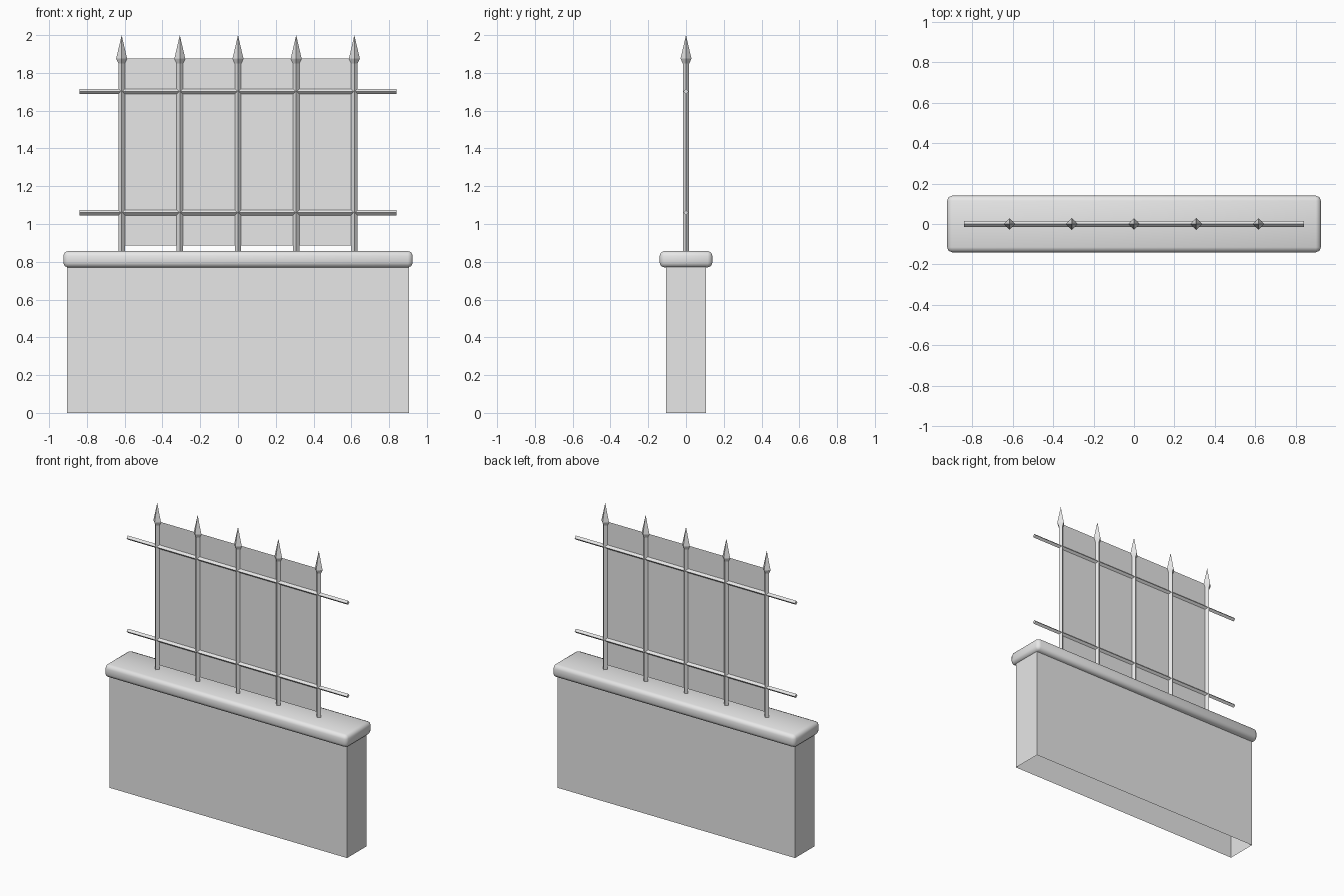
import bpy
import bmesh
import math
from mathutils import Vector

if "Cube" in bpy.data.objects:
    bpy.data.objects.remove(bpy.data.objects["Cube"], do_unlink=True)

GREY = (0.8, 0.8, 0.8, 1.0)
mat = bpy.data.materials.new("plain_grey")
mat.use_nodes = True
mat.diffuse_color = GREY
mat.node_tree.nodes["Principled BSDF"].inputs["Base Color"].default_value = GREY


def add_object(name, bm):
    mesh = bpy.data.meshes.new(name)
    bm.normal_update()
    bm.to_mesh(mesh)
    bm.free()
    mesh.materials.append(mat)
    obj = bpy.data.objects.new(name, mesh)
    bpy.context.collection.objects.link(obj)
    return obj


def box(half_x, half_y, z0, z1):
    bm = bmesh.new()
    bmesh.ops.create_cube(bm, size=1)
    for v in bm.verts:
        v.co = Vector((v.co.x * 2 * half_x, v.co.y * 2 * half_y,
                       z0 + (v.co.z + 0.5) * (z1 - z0)))
    return bm


def diamond_bar(name, start, axis, sections):
    """Four-sided bar along axis; sections are (distance, radius), radius 0 is a point."""
    bm = bmesh.new()
    side = Vector((0, 1, 0))
    other = axis.cross(side)
    rings = []
    for dist, radius in sections:
        centre = start + axis * dist
        count = 4 if radius else 1
        rings.append([bm.verts.new(centre + radius * (
            side * math.cos(i * math.pi / 2) + other * math.sin(i * math.pi / 2)))
            for i in range(count)])
    for a, b in zip(rings, rings[1:]):
        for i in range(4):
            j = (i + 1) % 4
            bm.faces.new([a[i], a[j], b[0]] if len(b) == 1 else [a[i], a[j], b[j], b[i]])
    bm.faces.new(rings[0])
    if len(rings[-1]) == 4:
        bm.faces.new(rings[-1])
    bmesh.ops.recalc_face_normals(bm, faces=bm.faces)
    return add_object(name, bm)


# Hollow wall, open underneath
bm = box(0.905, 0.105, 0, 0.78)
bmesh.ops.delete(bm, geom=[f for f in bm.faces if f.normal.z < -0.5], context='FACES')
add_object("wall", bm)

# Rounded coping slab
bm = box(0.925, 0.14, 0.77, 0.857)
bmesh.ops.bevel(bm, geom=bm.edges[:], offset=0.025, segments=2, profile=0.5, affect='EDGES')
coping = add_object("coping", bm)
bpy.ops.object.select_all(action='DESELECT')
coping.select_set(True)
bpy.context.view_layer.objects.active = coping
bpy.ops.object.shade_smooth_by_angle(angle=math.radians(50))

# Upright bars with spear tips
for n in range(5):
    diamond_bar(f"upright_{n + 1}", Vector(((n - 2) * 0.308, 0, 0.85)), Vector((0, 0, 1)),
                [(0, 0.017), (1.0, 0.017), (1.025, 0.029), (1.15, 0)])

# Horizontal rails
for name, z in (("lower_rail", 1.06), ("upper_rail", 1.702)):
    diamond_bar(name, Vector((-0.84, 0, z)), Vector((1, 0, 0)), [(0, 0.014), (1.68, 0.014)])

# Thin sheet behind the bars
bm = bmesh.new()
bm.faces.new([bm.verts.new((x, 0, z)) for x, z in
              ((-0.632, 0.887), (0.615, 0.887), (0.615, 1.876), (-0.632, 1.876))])
add_object("panel", bm)
